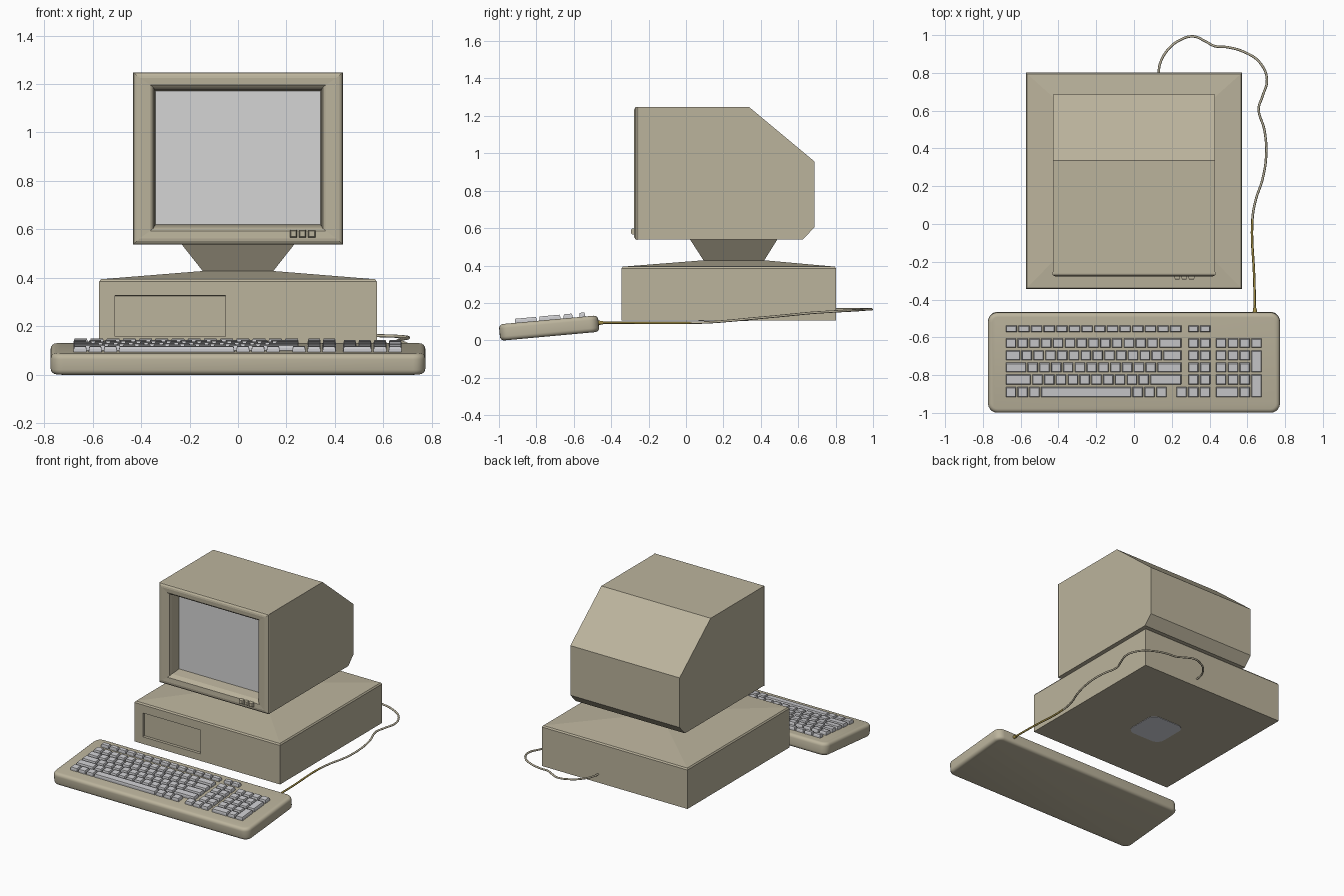
import bpy, bmesh, math
from mathutils import Matrix, Vector

if "Cube" in bpy.data.objects:
    bpy.data.objects.remove(bpy.data.objects["Cube"])


def material(name, rgb):
    m = bpy.data.materials.new(name)
    m.diffuse_color = (*rgb, 1)
    m.use_nodes = True
    m.node_tree.nodes["Principled BSDF"].inputs["Base Color"].default_value = m.diffuse_color
    return m


BEIGE = material("beige plastic", (0.50, 0.455, 0.335))
SCREEN = material("screen grey", (0.66, 0.66, 0.66))
KEY = material("key grey", (0.60, 0.60, 0.62))
LABEL = material("pale label", (0.68, 0.69, 0.74))
GOLD = material("cable gold", (0.36, 0.27, 0.06))


def finish(bm, name, *mats, smooth=False):
    bmesh.ops.recalc_face_normals(bm, faces=bm.faces)
    me = bpy.data.meshes.new(name)
    bm.to_mesh(me)
    bm.free()
    ob = bpy.data.objects.new(name, me)
    bpy.context.collection.objects.link(ob)
    for m in mats:
        me.materials.append(m)
    if smooth:
        bpy.ops.object.select_all(action='DESELECT')
        ob.select_set(True)
        bpy.context.view_layer.objects.active = ob
        bpy.ops.object.shade_smooth_by_angle(angle=math.radians(35))
    return ob


def loft(bm, loops, cap_start=True, cap_end=True):
    """Bridge a list of equal-length point loops; returns the end cap."""
    rings = [[bm.verts.new(p) for p in loop] for loop in loops]
    for a, b in zip(rings, rings[1:]):
        for i in range(len(a)):
            j = (i + 1) % len(a)
            bm.faces.new((a[i], a[j], b[j], b[i]))
    if cap_start:
        bm.faces.new(rings[0])
    return bm.faces.new(rings[-1]) if cap_end else None


def flat_rect(x0, x1, y0, y1, z):
    return [(x0, y0, z), (x1, y0, z), (x1, y1, z), (x0, y1, z)]


def front_rect(hx, z0, z1, y):
    return [(-hx, y, z0), (hx, y, z0), (hx, y, z1), (-hx, y, z1)]


# Case: box with a shallow pyramid top and a recessed drive bay
bm = bmesh.new()
loft(bm, [flat_rect(-.573, .573, -.345, .802, .107),
          flat_rect(-.573, .573, -.345, .802, .384),
          flat_rect(-.566, .566, -.338, .795, .394),
          flat_rect(-.145, .145, .094, .418, .428)])
bmesh.ops.recalc_face_normals(bm, faces=bm.faces)
front = max(bm.faces, key=lambda f: -f.normal.y)
bmesh.ops.inset_individual(bm, faces=[front], thickness=.04)
for v in front.verts:
    v.co.x = -.508 if v.co.x < 0 else -.052
    v.co.z = .157 if v.co.z < .25 else .326
bmesh.ops.inset_individual(bm, faces=[front], thickness=.0005)
for v in front.verts:
    v.co.y += .02
finish(bm, "computer_case", BEIGE)

# Label plate under the case
bm = bmesh.new()
pts = []
for i in range(24):
    a = (i + .5) * math.tau / 24
    c, s = math.cos(a), math.sin(a)
    pts.append((-.02 + .075 * math.copysign(1, c) + .06 * c,
                .2 + .075 * math.copysign(1, s) + .06 * s))
loft(bm, [[(x, y, .108) for x, y in pts], [(x, y, .104) for x, y in pts]])
finish(bm, "underside_label", LABEL)

# Monitor neck
bm = bmesh.new()
loft(bm, [flat_rect(-.145, .145, .094, .418, .427),
          flat_rect(-.238, .238, .018, .492, .545)])
finish(bm, "monitor_neck", BEIGE)

# Monitor shell: side profile extruded across x, open at the front
profile = [(-.262, .54), (.626, .54), (.686, .604), (.686, .957), (.337, 1.248), (-.262, 1.248)]
bm = bmesh.new()
loft(bm, [[(x, y, z) for y, z in profile] for x in (-.43, .43)])
bmesh.ops.recalc_face_normals(bm, faces=bm.faces)
bmesh.ops.delete(bm, geom=[f for f in bm.faces if f.normal.y < -.9], context='FACES')
finish(bm, "monitor_shell", BEIGE)

# Monitor bezel: concentric frames ending in the recessed screen
bm = bmesh.new()
cap = loft(bm, [front_rect(.428, .541, 1.244, -.25),
                front_rect(.433, .537, 1.248, -.261),
                front_rect(.430, .540, 1.246, -.270),
                front_rect(.418, .551, 1.235, -.277),
                front_rect(.405, .563, 1.224, -.279),
                front_rect(.362, .594, 1.196, -.277),
                front_rect(.350, .604, 1.186, -.268),
                front_rect(.345, .612, 1.178, -.250),
                front_rect(.340, .620, 1.170, -.175)], cap_start=False)
cap.material_index = 1
finish(bm, "monitor_bezel_and_screen", BEIGE, SCREEN)

# Monitor buttons
for n, (x0, x1) in enumerate([(.215, .243), (.252, .280), (.289, .320)]):
    bm = bmesh.new()
    loft(bm, [[(x0 + d, y, .567 + d), (x1 - d, y, .567 + d),
               (x1 - d, y, .597 - d), (x0 + d, y, .597 - d)]
              for d, y in ((0, -.268), (0, -.288), (.004, -.294))])
    finish(bm, f"monitor_button_{n + 1}", BEIGE)

# Keyboard shell: tilted slab with rounded corners
TILT = Matrix.Translation((0, -.732, .0656)) @ Matrix.Rotation(math.radians(5.2), 4, 'X')
HALF = .044
bm = bmesh.new()
bmesh.ops.create_cube(bm, size=1, matrix=Matrix.Diagonal((1.546, .532, 2 * HALF, 1)))
upright = [e for e in bm.edges if abs(e.verts[0].co.z - e.verts[1].co.z) > .01]
bmesh.ops.bevel(bm, geom=upright, offset=.05, segments=5, profile=.5, affect='EDGES')
rims = [e for e in bm.edges if abs(e.verts[0].co.z - e.verts[1].co.z) < .001]
bmesh.ops.bevel(bm, geom=rims, offset=.022, segments=4, profile=.5, affect='EDGES')
bm.transform(TILT)
finish(bm, "keyboard_shell", BEIGE, smooth=True)

# Keys: rows of tapered blocks, widths counted in key units
U, GAP = .0625, .004
keys = bmesh.new()


def key(x0, x1, y0, y1):
    y0, y1 = y0 + .732, y1 + .732
    loft(keys, [flat_rect(x0 + d, x1 - d, y0 + d, y1 - d, HALF + h)
                for d, h in ((0, -.004), (.001, .012), (.004, .022))])


def key_row(x, y0, y1, widths):
    for w in widths:
        key(x + GAP, x + w * U - GAP, y0, y1)
        x += w * U


ROWS = [(-.650, -.601), (-.716, -.666), (-.780, -.730), (-.845, -.793), (-.912, -.860)]
MAIN = [[1] * 13 + [2],
        [1.35] + [1] * 12 + [1.65],
        [1.85] + [1] * 11 + [2.15],
        [2.25] + [1] * 10 + [2.75],
        [1, 1, 1, 7.75, 1, 1, 1]]
PAD = [[1] * 4, [1] * 3, [1] * 3, [1] * 3, [2, 1]]
for i, (y0, y1) in enumerate(ROWS):
    key_row(-.683, y0, y1, MAIN[i])
    key_row(*((.283, y0, y1, [1, 1]) if i < 4 else (.220, y0, y1, [1, 1, 1])))
    key_row(.430, y0, y1, PAD[i])
for low, high in ((2, 1), (4, 3)):                    # tall number-pad keys
    key_row(.430 + 3 * U, ROWS[low][0], ROWS[high][1], [1])
key_row(-.683, -.566, -.533, [15 / 14] * 14)          # function row
key_row(.283, -.566, -.533, [1, 1])
keys.transform(TILT)
finish(keys, "keyboard_keys", KEY)

# Cable from keyboard round to the back of the case
path = [(.64, -.48, .094), (.637, -.295, .094), (.627, .025, .094), (.645, .13, .097),
        (.68, .235, .105), (.70, .37, .118), (.69, .50, .130), (.66, .61, .141),
        (.68, .675, .147), (.704, .767, .153), (.664, .857, .158), (.585, .91, .161),
        (.495, .936, .163), (.426, .942, .164), (.373, .97, .165), (.315, .993, .166),
        (.24, .972, .166), (.177, .92, .166), (.137, .846, .166), (.13, .79, .166)]
cu = bpy.data.curves.new("keyboard_cable", 'CURVE')
cu.dimensions = '3D'
cu.bevel_depth = .0065
cu.bevel_resolution = 2
cu.use_fill_caps = True
sp = cu.splines.new('BEZIER')
sp.bezier_points.add(len(path) - 1)
sp.resolution_u = 5
for bp, p in zip(sp.bezier_points, path):
    bp.co = p
    bp.handle_left_type = bp.handle_right_type = 'AUTO'
cable = bpy.data.objects.new("keyboard_cable", cu)
bpy.context.collection.objects.link(cable)
bpy.ops.object.select_all(action='DESELECT')
cable.select_set(True)
bpy.context.view_layer.objects.active = cable
bpy.ops.object.convert(target='MESH')
cable = bpy.context.view_layer.objects.active
cable.data.materials.clear()
cable.data.materials.append(BEIGE)
cable.data.materials.append(GOLD)
for f in cable.data.polygons:
    f.material_index = 1 if f.center.y < .03 else 0
bpy.ops.object.shade_smooth_by_angle(angle=math.radians(60))

# Strain relief where the cable leaves the keyboard
bm = bmesh.new()
bmesh.ops.create_cone(bm, cap_ends=True, segments=12, radius1=.014, radius2=.009, depth=.04,
                      matrix=Matrix.Translation((.64, -.465, .094)) @ Matrix.Rotation(-math.pi / 2, 4, 'X'))
finish(bm, "cable_strain_relief", GOLD, smooth=True)
